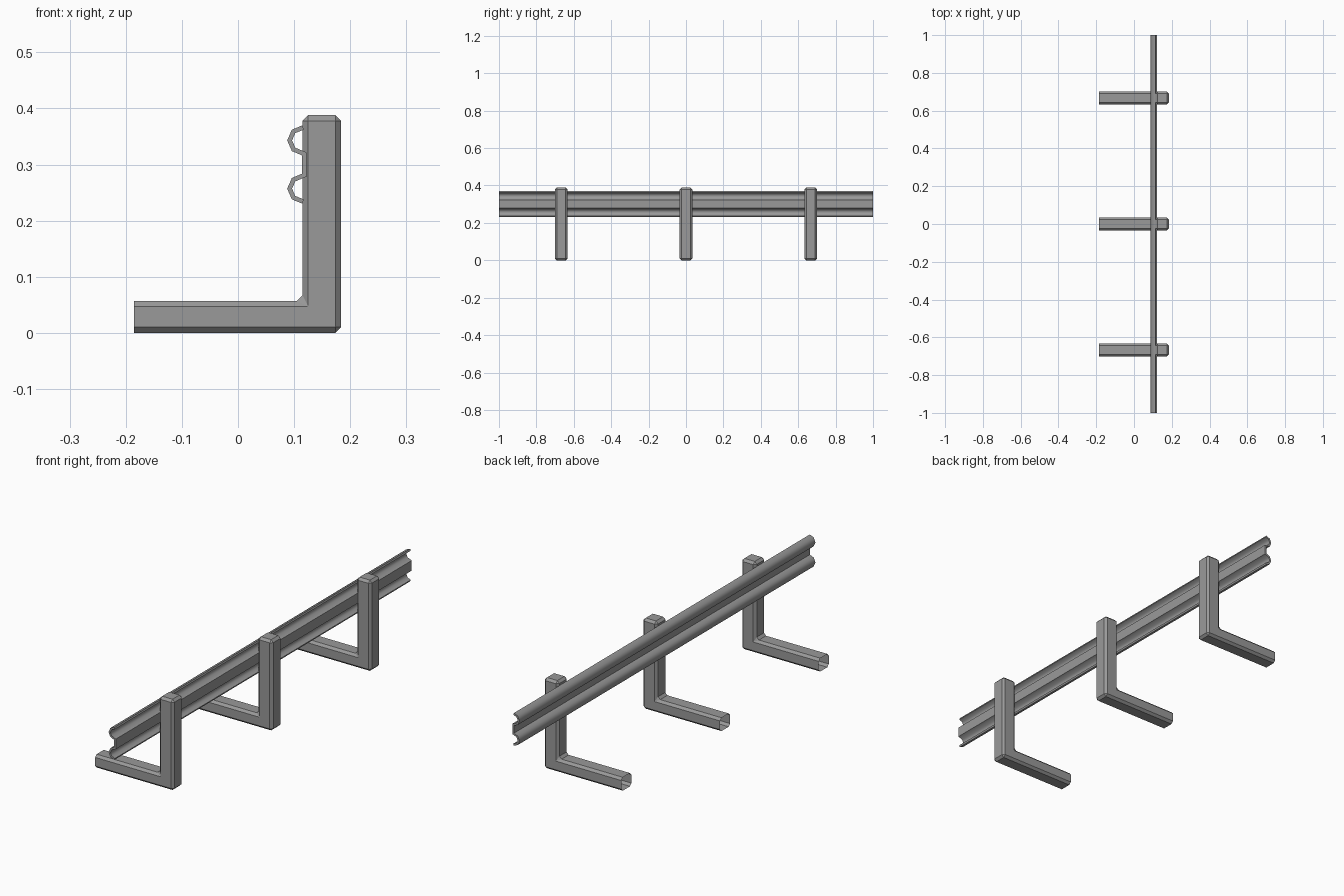
import bpy
import bmesh
import math

cube = bpy.data.objects.get("Cube")
if cube:
    bpy.data.objects.remove(cube)

# Single galvanised metal colour
metal = bpy.data.materials.new("grey_metal")
metal.use_nodes = True
GREY = (0.32, 0.32, 0.32, 1)
metal.diffuse_color = GREY
metal.node_tree.nodes["Principled BSDF"].inputs["Base Color"].default_value = GREY


def add_object(name, mesh, y=0):
    obj = bpy.data.objects.new(name, mesh)
    obj.location.y = y
    bpy.context.collection.objects.link(obj)
    return obj


def extrude_profile(bm, points, half):
    """Extrude a closed x-z outline symmetrically along y."""
    face = bm.faces.new([bm.verts.new((x, -half, z)) for x, z in points])
    geom = bmesh.ops.extrude_face_region(bm, geom=[face])["geom"]
    moved = [v for v in geom if isinstance(v, bmesh.types.BMVert)]
    bmesh.ops.translate(bm, verts=moved, vec=(0, 2 * half, 0))
    bmesh.ops.recalc_face_normals(bm, faces=bm.faces)


# L-shaped bracket: chamfered tube with an open foot end
LEFT, RIGHT, INNER = -0.185, 0.184, 0.115
FOOT, TOP = 0.057, 0.388
bm = bmesh.new()
extrude_profile(bm, [(LEFT, 0), (RIGHT, 0), (RIGHT, TOP), (INNER, TOP),
                     (INNER, FOOT), (LEFT, FOOT)], 0.034)


def at_end(element):
    return all(v.co.x < LEFT + 0.001 for v in element.verts)


bmesh.ops.bevel(bm, geom=[e for e in bm.edges if not at_end(e)], offset=0.01,
                offset_type='OFFSET', segments=1, affect='EDGES')
bmesh.ops.delete(bm, geom=[f for f in bm.faces if at_end(f)], context='FACES_ONLY')
bracket = bpy.data.meshes.new("bracket")
bm.to_mesh(bracket)
bm.free()
bracket.materials.append(metal)
for name, y in (("front", -0.667), ("middle", 0), ("back", 0.667)):
    add_object(name + "_bracket", bracket, y)

# Double-ridged rail: half of the centreline, mirrored about its mid height
MID, WALL = 0.3, 0.008
upper = [(0.116, 0.366), (0.099, 0.359), (0.092, 0.343), (0.099, 0.327), (0.118, 0.319)]
path = upper + [(x, 2 * MID - z) for x, z in reversed(upper)]


def offset_path(points, distance):
    """Shift an open path sideways with mitred corners."""
    normals = []
    for (x0, z0), (x1, z1) in zip(points, points[1:]):
        length = math.hypot(x1 - x0, z1 - z0)
        normals.append(((z1 - z0) / length, (x0 - x1) / length))
    result = []
    for i, (x, z) in enumerate(points):
        a = normals[max(i - 1, 0)]
        b = normals[min(i, len(normals) - 1)]
        k = distance / (1 + a[0] * b[0] + a[1] * b[1])
        result.append((x + (a[0] + b[0]) * k, z + (a[1] + b[1]) * k))
    return result


bm = bmesh.new()
extrude_profile(bm, offset_path(path, WALL / 2) + offset_path(path, -WALL / 2)[::-1], 1)
rail_mesh = bpy.data.meshes.new("rail")
bm.to_mesh(rail_mesh)
bm.free()
rail_mesh.materials.append(metal)
rail = add_object("rail", rail_mesh)
bpy.ops.object.select_all(action='DESELECT')
rail.select_set(True)
bpy.context.view_layer.objects.active = rail
bpy.ops.object.shade_smooth_by_angle(angle=math.radians(55))
